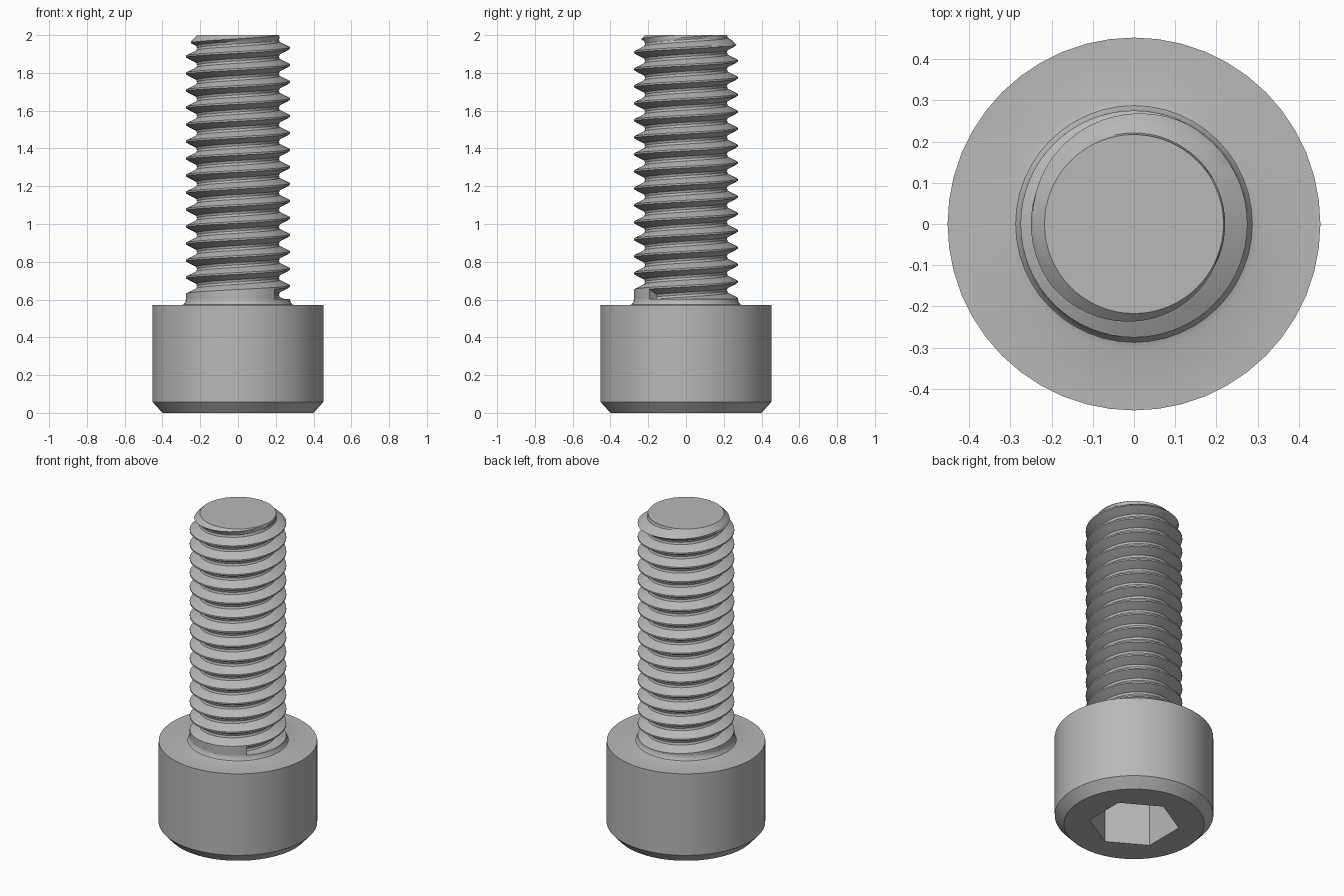
import bpy, bmesh, math

cube = bpy.data.objects.get("Cube")
if cube:
    bpy.data.objects.remove(cube, do_unlink=True)

steel = bpy.data.materials.new("grey_steel")
steel.use_nodes = True
GREY = (0.48, 0.48, 0.48, 1)
steel.diffuse_color = GREY
steel.node_tree.nodes["Principled BSDF"].inputs["Base Color"].default_value = GREY


def polar(r, a, z):
    return (r * math.cos(a), r * math.sin(a), z)


def finish(bm, name):
    bmesh.ops.remove_doubles(bm, verts=bm.verts, dist=1e-4)
    bmesh.ops.recalc_face_normals(bm, faces=bm.faces)
    mesh = bpy.data.meshes.new(name)
    bm.to_mesh(mesh)
    bm.free()
    obj = bpy.data.objects.new(name, mesh)
    mesh.materials.append(steel)
    bpy.context.collection.objects.link(obj)
    bpy.ops.object.select_all(action='DESELECT')
    obj.select_set(True)
    bpy.context.view_layer.objects.active = obj
    bpy.ops.object.shade_smooth_by_angle(angle=math.radians(28))
    return obj


# Socket head: lathed rings, the first two following a hexagon
HEAD_SEGS = 48
HEX_FLAT = 0.224        # centre to flat
SOCKET_DEPTH = 0.3
TOP = 0.57


def hex_radius(a):
    # corners lie on the y axis
    off = (a + math.pi / 6) % (math.pi / 3) - math.pi / 6
    return HEX_FLAT / math.cos(off)


rings = [(hex_radius, SOCKET_DEPTH), (hex_radius, 0.0)]
profile = [(0.4, 0), (0.452, 0.058), (0.452, TOP), (0.302, TOP),
           (0.287, 0.575), (0.278, 0.587), (0.275, 0.603), (0.2, 0.603)]
rings += [((lambda a, r=r: r), z) for r, z in profile]

bm = bmesh.new()
loops = []
for radius, z in rings:
    angles = [math.tau * i / HEAD_SEGS for i in range(HEAD_SEGS)]
    loops.append([bm.verts.new(polar(radius(a), a, z)) for a in angles])
for low, high in zip(loops, loops[1:]):
    for i in range(HEAD_SEGS):
        k = (i + 1) % HEAD_SEGS
        bm.faces.new((low[i], low[k], high[k], high[i]))
bm.faces.new(loops[0])       # socket floor
bm.faces.new(loops[-1])      # hidden under the shaft
finish(bm, "socket_head")

# Threaded shaft: rows climb with the angle, one pitch per turn
SEGS = 64
PITCH = 0.09
MAJOR, MINOR = 0.275, 0.217
START_Z, BASE_Z, END_Z = 0.57, 0.6, 2.0
START_ANGLE = -math.pi / 4
TURNS = 18
TOOTH = [(0, MAJOR), (0.05, MAJOR), (0.2, 0.25), (0.36, 0.221),
         (0.5, MINOR), (0.64, 0.221), (0.8, 0.25), (0.95, MAJOR)]
M = len(TOOTH)

bm = bmesh.new()
columns = []
for c in range(SEGS + 1):
    angle = START_ANGLE + math.tau * c / SEGS
    column = []
    for turn in range(TURNS):
        for frac, r in TOOTH:
            z = START_Z + PITCH * (turn - 1 + frac + c / SEGS)
            z = min(max(z, BASE_Z), END_Z)
            if turn == 0:
                r = MAJOR                          # plain collar below the first groove
            r = min(r, MINOR + (END_Z - z))        # end chamfer
            column.append(bm.verts.new(polar(r, angle, z)))
    columns.append(column)

for a, b in zip(columns, columns[1:]):
    for j in range(len(a) - 1):
        bm.faces.new((a[j], b[j], b[j + 1], a[j + 1]))

# Seam: join each turn to the next, leaving a step where the groove begins
first, last = columns[0], columns[-1]
for j in range(len(first) - M - 1):
    bm.faces.new((last[j], first[j + M], first[j + M + 1], last[j + 1]))

bm.faces.new([col[-1] for col in columns[:-1]])   # flat tip
bm.faces.new([col[0] for col in columns[:-1]])    # base
finish(bm, "threaded_shaft")
